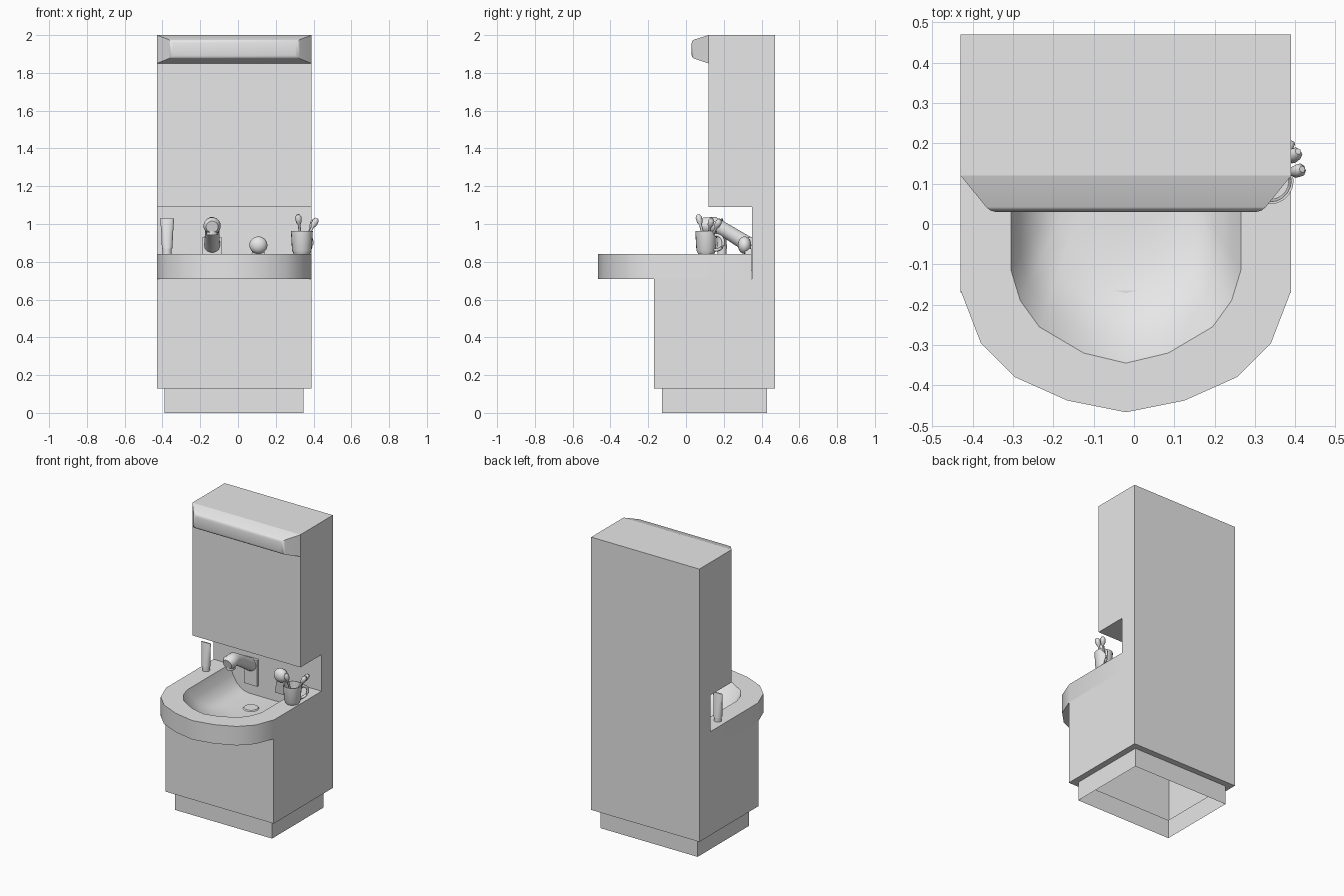
import bpy, bmesh, math
from mathutils import Vector, Matrix

old = bpy.data.objects.get("Cube")
if old:
    bpy.data.objects.remove(old, do_unlink=True)

CX = -0.02          # centre line of the furniture
HALF = 0.41         # half width of the furniture

grey = bpy.data.materials.new("light_grey")
grey.use_nodes = True
grey.diffuse_color = (0.8, 0.8, 0.8, 1)
grey.node_tree.nodes["Principled BSDF"].inputs["Base Color"].default_value = (0.8, 0.8, 0.8, 1)


def finish(name, bm, smooth=None):
    bmesh.ops.recalc_face_normals(bm, faces=bm.faces)
    mesh = bpy.data.meshes.new(name)
    bm.to_mesh(mesh)
    bm.free()
    mesh.materials.append(grey)
    ob = bpy.data.objects.new(name, mesh)
    bpy.context.collection.objects.link(ob)
    if smooth:
        bpy.ops.object.select_all(action='DESELECT')
        ob.select_set(True)
        bpy.context.view_layer.objects.active = ob
        bpy.ops.object.shade_smooth_by_angle(angle=math.radians(smooth))
    return ob


def skin(bm, rings, closed=True):
    """Join successive rings of vertices with quads."""
    for a, b in zip(rings, rings[1:]):
        n = len(a)
        for i in range(n if closed else n - 1):
            j = (i + 1) % n
            bm.faces.new((a[i], a[j], b[j], b[i]))


def loft(name, loops, smooth=None, cap_start=True, cap_end=True):
    bm = bmesh.new()
    rings = [[bm.verts.new(p) for p in loop] for loop in loops]
    skin(bm, rings)
    if cap_start:
        bm.faces.new(rings[0])
    if cap_end:
        bm.faces.new(rings[-1])
    return finish(name, bm, smooth)


def ellipse(x, y, z, rx, ry, n=16):
    return [(x + rx * math.cos(math.tau * i / n), y + ry * math.sin(math.tau * i / n), z)
            for i in range(n)]


def tube(name, path, radii, n=12):
    """Round section swept along a path with a radius at each point."""
    pts = [Vector(p) for p in path]
    loops = []
    for i, p in enumerate(pts):
        d = pts[min(i + 1, len(pts) - 1)] - pts[max(i - 1, 0)]
        side = d.cross(Vector((0.13, -0.31, 0.94)) if abs(d.normalized().z) < 0.8 else Vector((1, 0, 0)))
        side.normalize()
        up = side.cross(d).normalized()
        loops.append([p + radii[i] * (side * math.cos(math.tau * k / n) + up * math.sin(math.tau * k / n))
                      for k in range(n)])
    return loft(name, loops, 50)


def ball(name, centre, size):
    bm = bmesh.new()
    bmesh.ops.create_uvsphere(bm, u_segments=16, v_segments=10, radius=1,
                              matrix=Matrix.Translation(centre) @ Matrix.Diagonal((*size, 1)))
    return finish(name, bm, 60)


def rect(y, half, z0, z1):
    return [(CX - half, y, z0), (CX + half, y, z0), (CX + half, y, z1), (CX - half, y, z1)]


# Cabinet: side profile extruded across the width, with a hollow plinth below
profile = [(-0.17, 0.13), (0.47, 0.13), (0.47, 2), (0.12, 2), (0.12, 1.09),
           (0.35, 1.09), (0.35, 0.71), (-0.17, 0.71)]
bm = bmesh.new()
ends = [[bm.verts.new((CX + s * HALF, y, z)) for y, z in profile] for s in (-1, 1)]
skin(bm, ends)
for end in ends:
    bm.faces.new(end)
bm.normal_update()
lid = [f for f in bm.faces if all(abs(v.co.z - 0.71) < 1e-4 for v in f.verts)]
bmesh.ops.delete(bm, geom=lid, context='FACES_ONLY')
floor = [f for f in bm.faces if all(v.co.z < 0.14 for v in f.verts)]
bmesh.ops.inset_region(bm, faces=floor, thickness=0.042, use_even_offset=True)
plinth = bmesh.ops.extrude_face_region(bm, geom=floor)["geom"]
bmesh.ops.translate(bm, vec=(0, 0, -0.13), verts=[g for g in plinth if isinstance(g, bmesh.types.BMVert)])
bmesh.ops.delete(bm, geom=[f for f in bm.faces if all(v.co.z < 0.01 for v in f.verts)], context='FACES_ONLY')
bmesh.ops.delete(bm, geom=[f for f in floor if f.is_valid], context='FACES_ONLY')
finish("cabinet", bm)

# Lamp canopy above the mirror, tapering towards the front
bm = bmesh.new()
canopy = [[bm.verts.new(p) for p in rect(y, half, z0, z1)]
          for y, half, z0, z1 in ((0.12, HALF, 1.85, 2.0), (0.03, 0.338, 1.88, 1.972))]
skin(bm, canopy)
front = bm.faces.new(canopy[1])
bmesh.ops.bevel(bm, geom=list(front.edges), offset=0.014, segments=2, affect='EDGES', profile=0.5)
finish("lamp_canopy", bm, 50)


# Washbasin: counter outline, bowl rim and bowl rings share the same point count
def mirrored(half):
    return [(CX - w, y) for w, y in half] + [(CX + w, y) for w, y in reversed(half[:-1])]


BACK = 0.348
outline = mirrored([(HALF, BACK), (HALF, -0.165), (0.36, -0.295), (0.275, -0.38), (0.145, -0.438), (0, -0.467)])
rim = mirrored([(0.285, BACK), (0.285, -0.115), (0.262, -0.19), (0.215, -0.255), (0.105, -0.32), (0, -0.345)])
bm = bmesh.new()
low, top = [[bm.verts.new((x, y, z)) for x, y in outline] for z in (0.71, 0.84)]
bowl = [[bm.verts.new((CX + (x - CX) * k, BACK + (y - BACK) * k, z)) for x, y in rim]
        for k, z in ((1, 0.84), (0.92, 0.775), (0.8, 0.72), (0.65, 0.69), (0.5, 0.68))]
skin(bm, [low, top, bowl[0]], closed=False)
skin(bm, bowl)
bm.faces.new(bowl[-1])
bm.faces.new(low[1:-1])
finish("washbasin", bm, 35)
loft("drain", [ellipse(CX, 0.17, z, r, r) for z, r in ((0.681, 0.05), (0.688, 0.045))])

# Tap: wall plate, rising spout and outlet
TX = -0.137
loft("tap_plate", [[(TX + sx * 0.05, y, z) for sx, z in ((-1, 0.75), (1, 0.75), (1, 0.93), (-1, 0.93))]
                   for y in (0.349, 0.33)])
tube("tap_spout", [(TX, 0.34, 0.885), (TX, 0.21, 0.965), (TX, 0.15, 0.995), (TX, 0.1, 0.99), (TX, 0.08, 0.985)],
     [0.042, 0.038, 0.043, 0.046, 0.032], 16)
loft("tap_outlet", [ellipse(TX, 0.115, z, 0.03, 0.03) for z in (0.975, 0.942)])

# Mixer knob on a flared wall mount
KX = 0.108
ball("mixer_knob", (KX, 0.31, 0.888), (0.048, 0.036, 0.046))
loft("knob_mount", [[(KX - w, BACK, z), (KX + w, BACK, z), (KX + w, y, z), (KX - w, y, z)]
                    for w, y, z in ((0.055, 0.325, 0.75), (0.03, 0.31, 0.87))])

# Paste tube standing on its cap
PX, PY = -0.375, 0.19
loft("tube_cap", [ellipse(PX, PY, z, 0.024, 0.024) for z in (0.84, 0.87)], 40)
loft("paste_tube", [ellipse(PX, PY, z, rx, ry) for z, rx, ry in
                    ((0.87, 0.028, 0.028), (0.95, 0.031, 0.02), (1.03, 0.037, 0.005))], 50)

# Mug with a ring handle
MX, MY = 0.338, 0.107
loft("mug", [ellipse(MX, MY, z, r, r, 20) for r, z in
             ((0.042, 0.84), (0.052, 0.86), (0.058, 0.963), (0.052, 0.963), (0.046, 0.865))], 40)
out = Vector((0.5, 0.866, 0))
arc = [math.radians(-100 + 20 * i) for i in range(11)]
tube("mug_handle", [Vector((MX, MY, 0.902)) + out * (0.06 + 0.045 * math.cos(a))
                    + Vector((0, 0, 0.04 * math.sin(a))) for a in arc], [0.009] * len(arc), 8)

# Toothbrushes leaning in the mug
for i, tip in enumerate([(0.318, 0.065, 1.045), (0.415, 0.135, 1.025), (0.405, 0.178, 1.02)]):
    foot, head = Vector((MX, MY, 0.87)), Vector(tip)
    tube(f"toothbrush_{i + 1}", [foot.lerp(head, t) for t in (0, 0.72, 0.8, 0.95, 1.03)],
         [0.007, 0.007, 0.015, 0.017, 0.008], 8)
